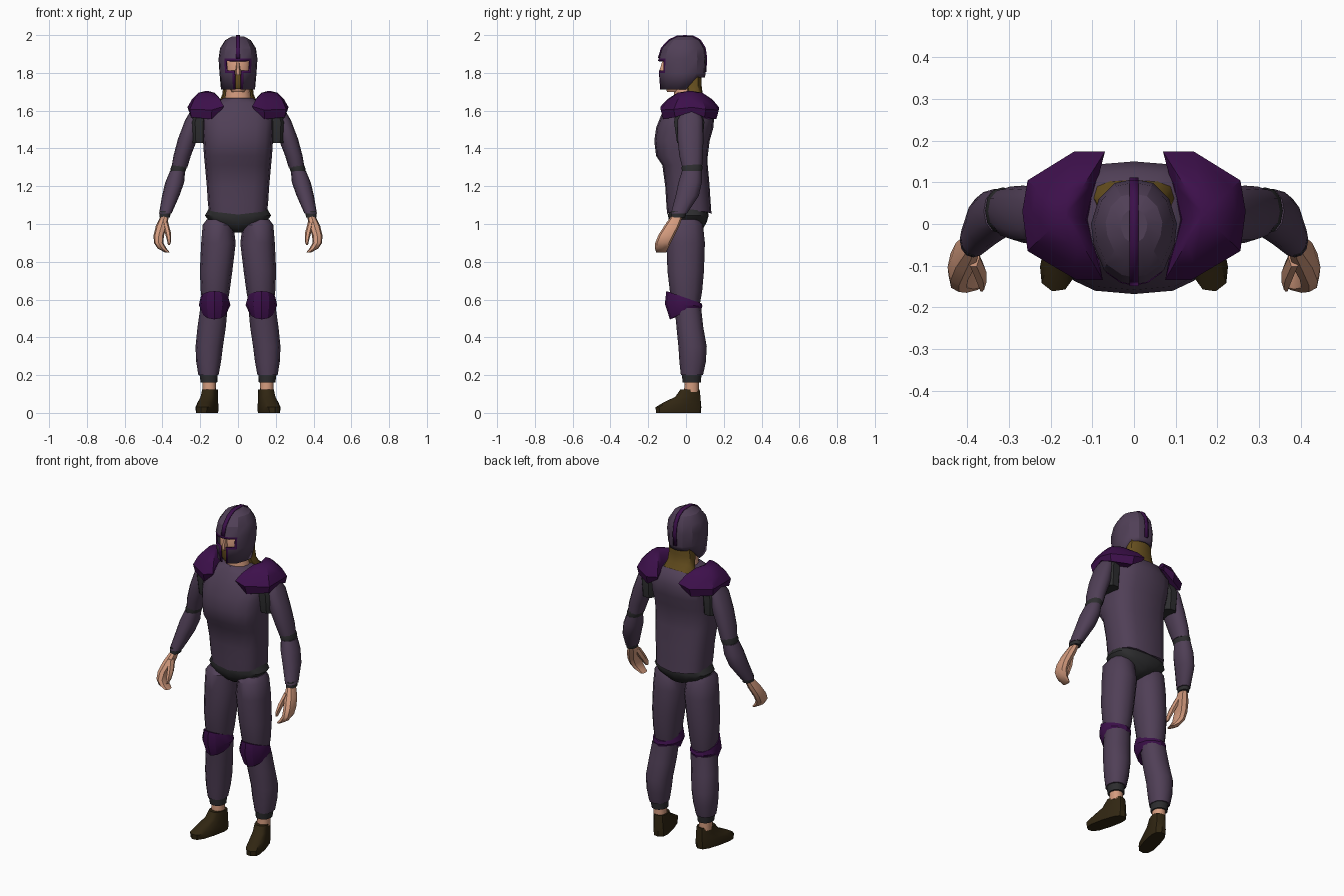
import bpy, bmesh, math
from mathutils import Matrix, Vector


def material(name, r, g, b):
    m = bpy.data.materials.new(name)
    m.diffuse_color = (r, g, b, 1)
    return m


SUIT = material("dusky violet cloth", 0.080, 0.050, 0.094)
PURPLE = material("deep purple armour", 0.046, 0.005, 0.070)
DARK = material("charcoal lining", 0.026, 0.026, 0.028)
SKIN = material("skin", 0.66, 0.33, 0.21)
HAIR = material("dark blond hair", 0.14, 0.082, 0.014)
SHOE = material("brown leather", 0.030, 0.019, 0.006)


def oval(n, p=2.0):
    """Unit superellipse outline."""
    f = lambda c: math.copysign(abs(c) ** (2 / p), c)
    return [(f(math.cos(2 * math.pi * i / n)), f(math.sin(2 * math.pi * i / n))) for i in range(n)]


def box_rings(rings, shape):
    """Rings given as (z, x0, x1, y0, y1); z may be a rule of the outline position."""
    return [[Vector(((x0 + x1) / 2 + u * (x1 - x0) / 2, (y0 + y1) / 2 + v * (y1 - y0) / 2,
                     z(u, v) if callable(z) else z)) for u, v in shape]
            for z, x0, x1, y0, y1 in rings]


def skin_rings(loops):
    """Closed bmesh bridging a stack of equal rings."""
    bm = bmesh.new()
    vs = [[bm.verts.new(p) for p in loop] for loop in loops]
    n = len(vs[0])
    for a, b in zip(vs, vs[1:]):
        for i in range(n):
            j = (i + 1) % n
            bm.faces.new((a[i], a[j], b[j], b[i]))
    caps = [bm.faces.new(vs[0]), bm.faces.new(vs[-1])]
    bmesh.ops.recalc_face_normals(bm, faces=bm.faces)
    return bm, caps


def finish(name, bm, mats, mirror=False, angle=40):
    me = bpy.data.meshes.new(name)
    bm.to_mesh(me)
    bm.free()
    for m in mats:
        me.materials.append(m)
    for p in me.polygons:
        p.use_smooth = True
    me.set_sharp_from_angle(angle=math.radians(angle))
    ob = bpy.data.objects.new(name, me)
    bpy.context.collection.objects.link(ob)
    if mirror:
        ob.modifiers.new("mirror", 'MIRROR').use_mirror_merge = False
    return ob


def loft(name, mat, rings, n=12, p=2.2, mirror=False, angle=40):
    bm, _ = skin_rings(box_rings(rings, oval(n, p)))
    return finish(name, bm, [mat], mirror, angle)


def sym(z, r, y0, y1):
    return (z, -r, r, y0, y1)


# Torso and pelvis
hem = lambda u, v: 1.05 + 0.018 * abs(u)
loft("torso", SUIT, [sym(hem, .155, -.10, .135), sym(1.12, .16, -.105, .13),
     sym(1.20, .165, -.11, .125), sym(1.31, .175, -.125, .115), sym(1.36, .18, -.158, .115),
     sym(1.44, .185, -.168, .125), sym(1.51, .19, -.158, .145), sym(1.58, .19, -.13, .15),
     sym(1.64, .13, -.10, .13), sym(1.668, .075, -.075, .09)], 16, 2.8)
loft("pelvis", DARK, [sym(1.09, .15, -.09, .11), sym(1.045, .175, -.095, .12),
     sym(1.01, .15, -.09, .11), sym(.975, .06, -.07, .09), sym(.955, .02, -.04, .05)], 16, 2.6)

# Legs
loft("thigh", SUIT, [(1.025, .07, .165, -.07, .07), (.995, .025, .187, -.10, .09),
     (.90, .012, .195, -.104, .10), (.75, .03, .202, -.098, .095),
     (.64, .045, .197, -.085, .085), (.585, .055, .19, -.07, .075)], mirror=True)
loft("knee_lining", DARK, [(.61, .06, .185, -.06, .072), (.53, .062, .192, -.055, .076)], mirror=True)
loft("shin", SUIT, [(.555, .055, .20, -.06, .08), (.45, .065, .215, -.05, .092),
     (.35, .08, .225, -.04, .11), (.27, .09, .221, -.035, .105), (.20, .103, .21, -.027, .09)], mirror=True)
loft("trouser_cuff", DARK, [(.21, .108, .205, -.022, .083), (.16, .11, .197, -.018, .078)], mirror=True)
loft("ankle", SKIN, [(.17, .118, .188, -.008, .068), (.11, .115, .188, -.01, .068)], mirror=True)

# Knee guards: tall in front, thin band behind
knee_top = lambda u, v: .58 + .065 * (1 - v) / 2
knee_mid = lambda u, v: .565 + .012 * (1 - v) / 2
knee_low = lambda u, v: .545 - .05 * ((1 - v) / 2) ** 2
loft("knee_guard", PURPLE, [(knee_low, .058, .192, -.085, .08), (knee_mid, .04, .207, -.112, .087),
     (knee_top, .052, .198, -.104, .082)], 12, 2, True, 30)

# Shoes, turned outward
bm, _ = skin_rings(box_rings([(0, .10, .19, -.165, .08), (.03, .097, .193, -.168, .083),
     (.055, .102, .19, -.125, .08), (.085, .105, .187, -.06, .078), (.125, .108, .184, -.03, .072)],
     oval(12, 2.8)))
bmesh.ops.rotate(bm, verts=bm.verts, cent=(.145, .03, 0), matrix=Matrix.Rotation(math.radians(15), 3, 'Z'))
finish("shoe", bm, [SHOE], True)

# Arms
loft("shoulder_lining", DARK, [(1.60, .15, .235, -.055, .085), (1.54, .16, .252, -.066, .10),
     (1.43, .165, .245, -.05, .09)], 10, 3, True)
loft("upper_arm", SUIT, [(1.60, .20, .25, -.02, .07), (1.55, .20, .28, -.045, .09),
     (1.45, .215, .318, -.045, .092), (1.36, .25, .342, -.035, .09), (1.30, .268, .352, -.02, .085)],
     mirror=True)
loft("elbow_lining", DARK, [(1.325, .268, .345, -.018, .083), (1.295, .272, .357, -.024, .088),
     (1.265, .285, .355, -.018, .08)], mirror=True)
loft("forearm", SUIT, [(1.28, .28, .36, -.022, .084), (1.22, .285, .385, -.04, .084),
     (1.15, .31, .402, -.055, .068), (1.055, .352, .418, -.08, .005)], mirror=True)
loft("wrist_cuff", DARK, [(1.07, .355, .415, -.077, .005), (1.035, .36, .415, -.08, -.005)], mirror=True)
loft("hand", SKIN, [(1.05, .365, .405, -.072, -.015), (.99, .375, .435, -.115, -.035),
     (.94, .392, .447, -.147, -.06), (.90, .395, .445, -.163, -.08), (.87, .378, .425, -.165, -.095),
     (.85, .362, .388, -.158, -.105)], 8, 2.4, True)
loft("thumb", SKIN, [(1.01, .37, .40, -.105, -.055), (.95, .354, .386, -.14, -.09),
     (.91, .354, .375, -.16, -.12), (.89, .36, .371, -.163, -.14)], 6, 2, True)

# Shoulder guards: rim outline, flared lip, domed top
rim = [(.075, .165, 1.60), (.145, .165, 1.555), (.25, .10, 1.565), (.262, .03, 1.595),
       (.25, -.06, 1.565), (.14, -.125, 1.555), (.08, -.125, 1.61), (.088, -.08, 1.65),
       (.112, .01, 1.655), (.092, .10, 1.65)]
mid = Vector((.165, .022, 0))


def dome(scale, z, keep):
    """Scaled copy of the rim, its heights drawn towards z."""
    return [Vector((mid.x + (x - mid.x) * scale, mid.y + (y - mid.y) * scale, z + (h - z) * keep))
            for x, y, h in rim]


bm, _ = skin_rings([dome(.97, 1.60, 1), dome(1.06, 1.63, .35), dome(.82, 1.668, .12),
                    dome(.45, 1.695, 0), dome(.12, 1.703, 0)])
finish("shoulder_guard", bm, [PURPLE], True, 35)

# Head, neck, nose, beard and hair
loft("neck", SKIN, [sym(1.60, .09, -.07, .07), sym(1.675, .068, -.065, .06), sym(1.75, .058, -.06, .05)])
loft("head", SKIN, [sym(1.70, .035, -.10, .02), sym(1.74, .06, -.115, .05), sym(1.80, .072, -.122, .07),
     sym(1.88, .072, -.12, .07), sym(1.92, .05, -.09, .05)], 12, 2.5)
loft("nose", SKIN, [sym(1.79, .014, -.143, -.09), sym(1.81, .014, -.145, -.09),
     sym(1.86, .008, -.128, -.09)], 6)
loft("beard", HAIR, [sym(1.715, .03, -.118, -.02), sym(1.745, .05, -.13, -.01),
     sym(1.795, .05, -.129, -.01)], 10, 2.5)
loft("hair", HAIR, [sym(1.82, .075, -.01, .085), sym(1.74, .078, -.012, .082), sym(1.69, .082, .0, .088),
     sym(1.645, .10, .02, .112), sym(1.60, .09, .04, .128)], 12, 2.6)

# Helmet with a T-shaped opening framed in purple
half = [(.30, -.95), (.70, -.72), (.94, -.25), (1, .15), (.82, .62), (.45, .92)]
shape = [(0, -1)] + half + [(0, 1)] + [(-u, v) for u, v in reversed(half)]
brim = lambda u, v: 1.712 if v < .2 else 1.775
shells = [sym(brim, .09, -.137, .10), sym(1.80, .098, -.145, .104), sym(1.875, .103, -.145, .108),
          sym(1.93, .095, -.128, .10), sym(1.973, .068, -.088, .073), sym(1.993, .032, -.045, .035)]
bm, caps = skin_rings(box_rings(shells, shape))
bmesh.ops.delete(bm, geom=[caps[0]], context='FACES_ONLY')


def in_opening(f):
    c = f.calc_center_median()
    if c.y > -.05 or c.z > 1.86:
        return False
    return abs(c.x) < (.06 if c.z > 1.80 else .022)


hole = [f for f in bm.faces if in_opening(f)]
frame = bmesh.ops.inset_region(bm, faces=hole, thickness=.012, depth=.003, use_even_offset=True)["faces"]
for f in frame:
    f.material_index = 1
bmesh.ops.delete(bm, geom=[f for f in hole if f.is_valid], context='FACES')
helmet = finish("helmet", bm, [SUIT, PURPLE], angle=25)
sol = helmet.modifiers.new("thickness", 'SOLIDIFY')
sol.thickness = .008

# Purple crest running over the helmet from brow to nape
path = [(r[3] - .004, r[0] + .004) for r in shells[2:]] + [(-.005, 2.0)]
path += [(r[4] + .004, r[0] + .004) for r in reversed(shells[1:])]
bm = bmesh.new()
rows = [[bm.verts.new((x, y, min(z, 2.0))) for x in (-.011, .011)] for y, z in path]
for a, b in zip(rows, rows[1:]):
    bm.faces.new((a[0], a[1], b[1], b[0]))
crest = finish("helmet_crest", bm, [PURPLE])
sol = crest.modifiers.new("thickness", 'SOLIDIFY')
sol.thickness = .008
